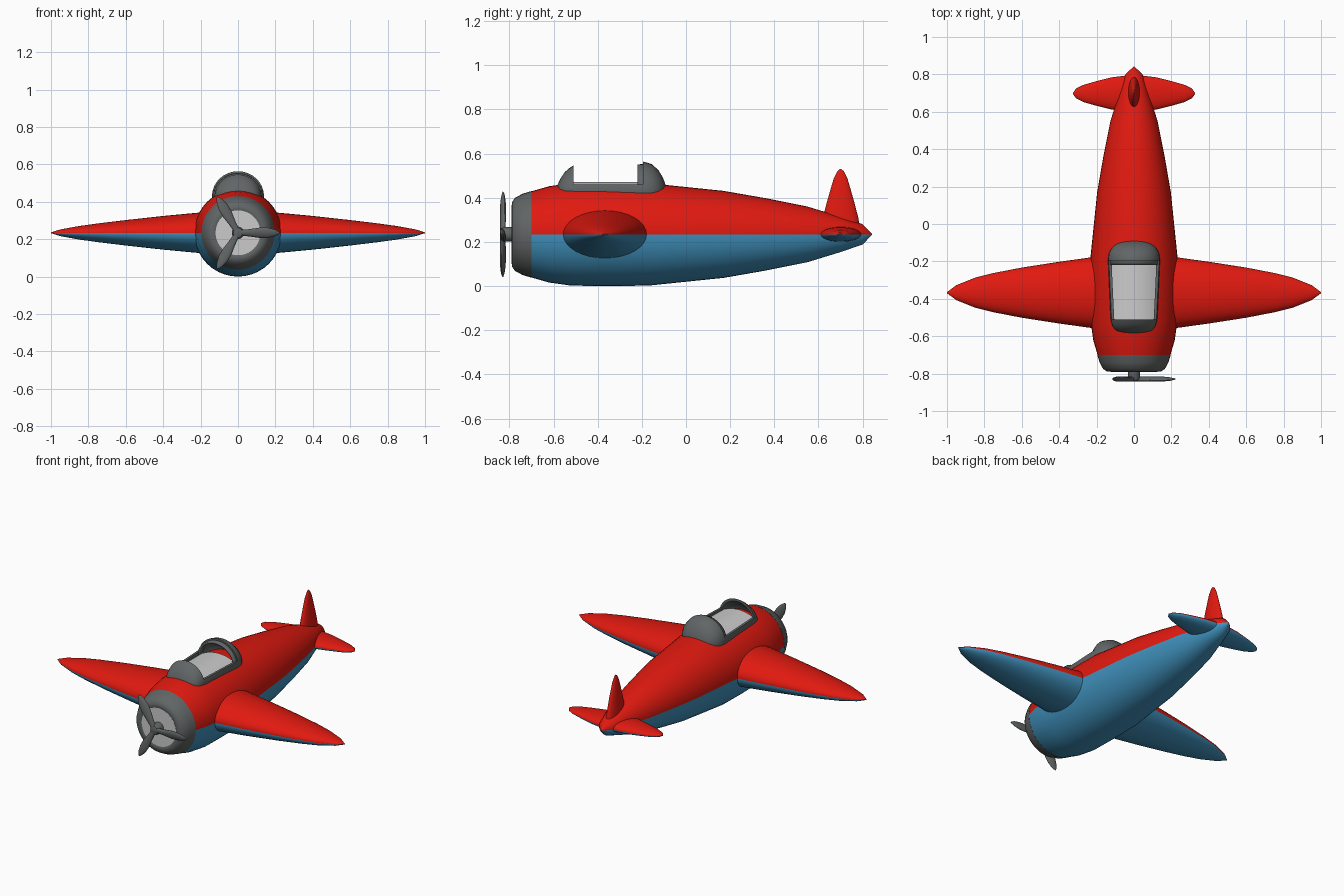
import bpy, bmesh, math
from mathutils import Vector, Matrix

if "Cube" in bpy.data.objects:
    bpy.data.objects.remove(bpy.data.objects["Cube"])

CZ = 0.234  # height of the thrust line, where red meets blue


def material(name, rgb):
    m = bpy.data.materials.new(name)
    m.diffuse_color = (*rgb, 1)
    m.use_nodes = True
    m.node_tree.nodes["Principled BSDF"].inputs["Base Color"].default_value = m.diffuse_color
    return m


RED = material("red paint", (0.75, 0.01, 0.005))
BLUE = material("blue paint", (0.05, 0.28, 0.50))
GREY = material("dark grey", (0.12, 0.13, 0.13))
PALE = material("pale grey", (0.6, 0.6, 0.6))


def finish(name, bm, mats, pick=None, angle=40):
    bmesh.ops.recalc_face_normals(bm, faces=bm.faces)
    if pick:
        for f in bm.faces:
            f.material_index = pick(f.calc_center_median())
    me = bpy.data.meshes.new(name)
    bm.to_mesh(me)
    bm.free()
    for m in mats:
        me.materials.append(m)
    ob = bpy.data.objects.new(name, me)
    bpy.context.collection.objects.link(ob)
    bpy.ops.object.select_all(action='DESELECT')
    ob.select_set(True)
    bpy.context.view_layer.objects.active = ob
    bpy.ops.object.shade_smooth_by_angle(angle=math.radians(angle))
    return ob


def loft(stations, origin, along, wide, high, n=32, caps=True):
    """Elliptical rings (position, half width, half height) joined into a skin."""
    o, d, u, v = map(Vector, (origin, along, wide, high))
    bm = bmesh.new()
    rings = []
    for t, a, b in stations:
        rings.append([bm.verts.new(o + d * t + u * a * math.cos(k * math.tau / n)
                                   + v * b * math.sin(k * math.tau / n)) for k in range(n)])
    for r, s in zip(rings, rings[1:]):
        for k in range(n):
            j = (k + 1) % n
            bm.faces.new((r[k], r[j], s[j], s[k]))
    if caps:
        bm.faces.new(rings[0])
        bm.faces.new(rings[-1])
    return bm


def round_loft(profile, z=CZ, n=40):
    return loft([(y, r, r) for y, r in profile], (0, 0, z), (0, 1, 0), (1, 0, 0), (0, 0, 1), n)


X, Y, Z = (1, 0, 0), (0, 1, 0), (0, 0, 1)


def two_tone(c):
    return 0 if c.z > CZ else 1


# fuselage, red above and blue below
body = [(-0.70, 0.195), (-0.62, 0.218), (-0.52, 0.232), (-0.36, 0.234), (-0.17, 0.232),
        (0.17, 0.197), (0.36, 0.164), (0.55, 0.126), (0.70, 0.08), (0.80, 0.046), (0.842, 0.002)]
finish("fuselage", round_loft(body), [RED, BLUE], two_tone)

# engine cowling and pale engine face
cowl = [(-0.786, 0.118), (-0.79, 0.125), (-0.788, 0.145), (-0.775, 0.165), (-0.74, 0.184), (-0.70, 0.196)]
finish("cowling", round_loft(cowl), [GREY])
finish("engine_face", round_loft([(-0.788, 0.12), (-0.77, 0.12)]), [PALE])

# main wing and tailplane: spindle shapes mirrored through the body
def mirrored(half):
    return [(-t, a, b) for t, a, b in reversed(half)] + half


wing = [(0.1, 0.197, 0.112), (0.22, 0.19, 0.107), (0.4, 0.165, 0.09), (0.6, 0.134, 0.068),
        (0.75, 0.105, 0.05), (0.85, 0.08, 0.036), (0.95, 0.04, 0.018), (1.0, 0.003, 0.002)]
finish("wing", loft(mirrored(wing), (0, -0.367, CZ), X, Y, Z), [RED, BLUE], two_tone)

tail = [(0.04, 0.096, 0.035), (0.12, 0.086, 0.031), (0.2, 0.066, 0.024),
        (0.27, 0.046, 0.017), (0.31, 0.026, 0.01), (0.326, 0.003, 0.002)]
finish("tailplane", loft(mirrored(tail), (0, 0.698, CZ), X, Y, Z), [RED, BLUE], two_tone)

# tail fin
fin = [(0.24, 0.092, 0.034), (0.31, 0.08, 0.03), (0.38, 0.062, 0.024), (0.44, 0.045, 0.018),
       (0.49, 0.03, 0.012), (0.52, 0.015, 0.006), (0.531, 0.002, 0.002)]
finish("tail_fin", loft(fin, (0, 0.70, 0), Z, Y, X), [RED])

# canopy shell with an open middle
hood = [(-0.588, 0.003, 0.003), (-0.583, 0.06, 0.025), (-0.57, 0.095, 0.055), (-0.55, 0.113, 0.085),
        (-0.53, 0.12, 0.103), (-0.505, 0.125, 0.119), (-0.35, 0.132, 0.127), (-0.19, 0.139, 0.133),
        (-0.155, 0.134, 0.122), (-0.125, 0.117, 0.095), (-0.105, 0.09, 0.062),
        (-0.092, 0.055, 0.028), (-0.086, 0.003, 0.003)]
canopy = finish("canopy", loft(hood, (0, 0, 0.43), Y, X, Z), [GREY])
bpy.ops.mesh.primitive_cube_add(size=1, location=(0, -0.3525, 0.56))
cutter = bpy.context.object
cutter.name = "canopy_cutter"
cutter.scale = (0.5, 0.315, 0.2)
cutter.hide_render = True
cutter.display_type = 'WIRE'
shell = canopy.modifiers.new("shell", 'SOLIDIFY')
shell.thickness, shell.offset = 0.014, -1
cut = canopy.modifiers.new("opening", 'BOOLEAN')
cut.object, cut.operation = cutter, 'DIFFERENCE'

# inner arch of the rear hood
arch = finish("rear_hood_arch", loft([(-0.22, 0.125, 0.115), (-0.18, 0.125, 0.117)],
                                     (0, 0, 0.43), Y, X, Z, caps=False), [GREY])
rim = arch.modifiers.new("rim", 'SOLIDIFY')
rim.thickness, rim.offset = 0.012, 0

# pale cockpit floor following the fuselage top
bm = bmesh.new()
cols = 10
rows = []
for y in (-0.53, -0.10):
    rows.append([])
    for i in range(cols + 1):
        x = -0.118 + 0.236 * i / cols
        r = 0.237
        rows[-1].append(bm.verts.new((x, y if y < -0.3 else -0.19, CZ + math.sqrt(r * r - x * x))))
for i in range(cols):
    bm.faces.new((rows[0][i], rows[0][i + 1], rows[1][i + 1], rows[1][i]))
finish("cockpit_floor", bm, [PALE])

# propeller hub and three blades
finish("propeller_hub", round_loft([(-0.842, 0.012), (-0.838, 0.025), (-0.825, 0.033), (-0.78, 0.033)], n=24), [GREY])
blade = [(0.0, 0.014, 0.012), (0.06, 0.02, 0.012), (0.12, 0.029, 0.012), (0.16, 0.028, 0.011),
         (0.195, 0.019, 0.008), (0.215, 0.009, 0.004), (0.222, 0.002, 0.002)]
for i in range(3):
    a = i * math.tau / 3
    d, w = Vector((math.cos(a), 0, math.sin(a))), Vector((-math.sin(a), 0, math.cos(a)))
    w = Matrix.Rotation(math.radians(15), 3, d) @ w
    finish(f"propeller_blade_{i + 1}", loft(blade, (0, -0.829, CZ), d, w, d.cross(w), n=16), [GREY])
